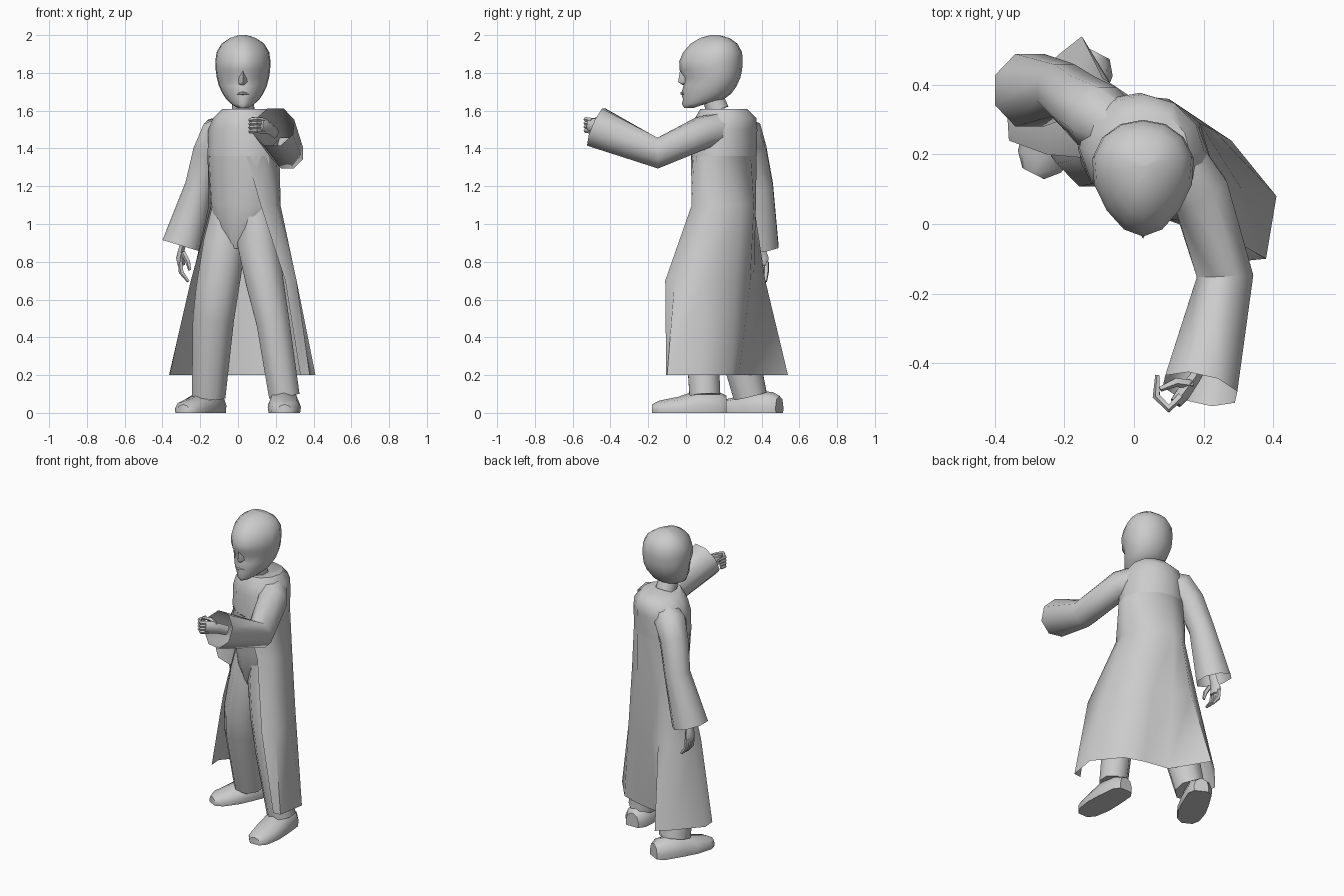
import bpy, bmesh, math
from mathutils import Vector as V

if "Cube" in bpy.data.objects:
    bpy.data.objects.remove(bpy.data.objects["Cube"])


def loft(name, rings, closed=True, cap0=True, cap1=True, angle=50):
    """Skin a list of point rings into one object."""
    bm = bmesh.new()
    rows = [[bm.verts.new(p) for p in r] for r in rings]
    n = len(rows[0])
    for a, b in zip(rows, rows[1:]):
        for i in range(n if closed else n - 1):
            j = (i + 1) % n
            bm.faces.new((a[i], a[j], b[j], b[i]))
    if closed and cap0:
        bm.faces.new(rows[0][::-1])
    if closed and cap1:
        bm.faces.new(rows[-1])
    bmesh.ops.recalc_face_normals(bm, faces=bm.faces)
    me = bpy.data.meshes.new(name)
    bm.to_mesh(me)
    bm.free()
    ob = bpy.data.objects.new(name, me)
    bpy.context.collection.objects.link(ob)
    bpy.ops.object.select_all(action='DESELECT')
    ob.select_set(True)
    bpy.context.view_layer.objects.active = ob
    bpy.ops.object.shade_smooth_by_angle(angle=math.radians(angle))
    return ob


def tube(name, path, n=8, ref=(0, 1, 0), cap0=True, cap1=True, squash=1.0):
    """Tube through (x, y, z, radius) points."""
    pts = [V(p[:3]) for p in path]
    rings = []
    for i, p in enumerate(path):
        t = V((0, 0, 0))
        if i > 0:
            t += (pts[i] - pts[i - 1]).normalized()
        if i < len(pts) - 1:
            t += (pts[i + 1] - pts[i]).normalized()
        t.normalize()
        side = t.cross(V(ref)).normalized()
        up = side.cross(t)
        rings.append([pts[i] + p[3] * (side * math.cos(a) * squash + up * math.sin(a))
                      for a in (2 * math.pi * (k + .5) / n for k in range(n))])
    return loft(name, rings, cap0=cap0, cap1=cap1)


def body_ring(cx, cy, z, w, d, turn=30, start=0, span=360, n=12):
    """Ellipse (or arc of it) turned towards the figure's right."""
    c, s = math.cos(math.radians(turn)), math.sin(math.radians(turn))
    out = []
    for k in range(n):
        a = math.radians(start + span * k / (n if span == 360 else n - 1))
        l, f = w * math.cos(a), d * math.sin(a)
        out.append((cx + l * c - f * s, cy - l * s - f * c, z))
    return out


# Upper robe and shoulders
loft("torso", [body_ring(*r) for r in (
    (.03, .2, 1.36, .2, .165), (.03, .205, 1.5, .195, .165), (.035, .21, 1.56, .17, .16),
    (.04, .2, 1.61, .12, .125))], cap0=False)
# Shirt front and waist, seen through the open robe
loft("shirt_front", [body_ring(*r, start=20, span=140, n=7) for r in (
    (.03, .2, 1.36, .2, .165), (.03, .2, 1.1, .188, .148), (.02, .2, .98, .15, .125),
    (.01, .2, .87, .06, .085))], closed=False)
tube("neck", [(.028, .17, 1.6, .064), (.025, .14, 1.67, .06)], n=8, cap0=False, cap1=False)

# Open robe skirt: from right front edge round the back to left front edge
top = [body_ring(.03, .2, 1.36, .2, .165, start=150, span=270, n=10)]
skirt = {
    1.1: [(-.14, .19), (-.155, .25), (-.13, .32), (-.07, .36), (0, .37), (.1, .36), (.19, .29), (.225, .17), (.2, .07), (.12, .03)],
    .7: [(-.25, .2), (-.245, .28), (-.18, .38), (-.09, .42), (0, .36), (.13, .34), (.23, .27), (.31, .1), (.31, -.06), (.25, -.11)],
    .2: [(-.36, .24), (-.365, .32), (-.22, .485), (-.15, .54), (-.01, .31), (.16, .28), (.28, .24), (.41, .08), (.38, -.1), (.33, -.105)],
}
loft("robe_skirt", top + [[(x, y, z) for x, y in row] for z, row in skirt.items()], closed=False)

# Wide sleeves, open at both ends
tube("left_sleeve", [(.12, .18, 1.5, .095), (.19, .09, 1.485, .09), (.262, -.15, 1.375, .088),
                     (.19, -.475, 1.513, .115)], ref=(0, 0, 1), cap0=False, cap1=False)
tube("right_sleeve", [(-.05, .27, 1.5, .085), (-.105, .31, 1.475, .1), (-.155, .345, 1.38, .09),
                      (-.205, .385, 1.2, .082), (-.3, .385, .885, .113)], cap0=False, cap1=False)

# Hands: palm, four fingers and a thumb
tube("left_palm", [(.2, -.4, 1.48, .03), (.17, -.45, 1.505, .033), (.14, -.49, 1.52, .04),
                   (.12, -.515, 1.525, .032)], n=6, ref=(0, 0, 1), squash=.6)
for k in range(4):
    z = 1.55 - .02 * k
    tube("left_finger", [(.135, -.495, z, .012), (.1, -.53, z + .004, .013), (.065, -.495, z, .012),
                         (.068, -.435 - .008 * k, z, .007)], n=5, ref=(0, 0, 1))
tube("left_thumb", [(.165, -.46, 1.53, .014), (.12, -.455, 1.555, .014), (.075, -.475, 1.56, .008)],
     n=5, ref=(0, 0, 1))
tube("right_palm", [(-.285, .385, .92, .03), (-.3, .39, .86, .032), (-.305, .395, .82, .043),
                    (-.3, .395, .78, .036)], n=6, squash=.6)
for k in range(4):
    y = .365 + .02 * k
    tube("right_finger", [(-.305, y, .8, .014), (-.3, y, .745, .014),
                          (-.262, y - .004, .695, .008)], n=5)
tube("right_thumb", [(-.29, .36, .85, .014), (-.265, .345, .8, .014), (-.255, .345, .755, .008)], n=5)

# Trouser legs
tube("left_leg", [(.095, .155, 1.08, .1), (.105, .15, .9, .118), (.14, .11, .7, .108),
                  (.185, .08, .48, .095), (.245, .1, .09, .088)], cap0=False)
tube("right_leg", [(-.045, .235, 1.08, .1), (-.07, .23, .9, .122), (-.11, .22, .65, .122),
                   (-.13, .24, .5, .118), (-.155, .34, .09, .096)], cap0=False)


# Shoes: flat-soled sections from heel to toe
def shoe(name, heel, toe):
    h, t = V((*heel, 0)), V((*toe, 0))
    side = (t - h).normalized().cross(V((0, 0, 1)))
    rings = []
    for u, w, top in ((0, .045, .09), (.1, .075, .11), (.4, .085, .12), (.65, .088, .085),
                      (.9, .07, .065), (1, .035, .045)):
        rings.append([h.lerp(t, u) + side * w * a + V((0, 0, top * b)) for a, b in
                      ((-.95, 0), (-1, .35), (-.75, .8), (0, 1), (.75, .8), (1, .35), (.95, 0))])
    loft(name, rings)


shoe("left_shoe", (.242, .215), (.247, -.18))
shoe("right_shoe", (-.11, .495), (-.29, .145))

# Head: sections of (height, half width, front y, back y), narrower at the face
sections = [(1.615, .03, -.01, .04), (1.635, .062, -.022, .1), (1.66, .09, -.016, .2),
            (1.69, .11, -.025, .24), (1.73, .13, -.014, .268), (1.775, .142, -.012, .288),
            (1.815, .148, -.034, .297), (1.86, .15, -.036, .3), (1.91, .143, -.015, .297),
            (1.955, .115, .025, .272), (1.985, .07, .075, .23), (2.0, .02, .13, .17)]
rings = []
for z, w, y0, y1 in sections:
    ring = []
    for k in range(14):
        a = 2 * math.pi * k / 14
        s, c = math.sin(a), math.cos(a)
        ring.append((.026 + w * s * (1 - .17 * max(c, 0)),
                     (y0 + y1) / 2 + .02 - (y1 - y0) / 2 * c - .02 * c * c, z))
    rings.append(ring)
loft("head", rings)

# Nose and lips
loft("nose", [[(.026 - w, .01, z), (.026, y, z), (.026 + w, .01, z)] for z, w, y in
              ((1.735, .03, -.018), (1.752, .034, -.042), (1.81, .02, -.032))], angle=80)
tube("lips", [(-.004, -.008, 1.69, .005), (.026, -.022, 1.692, .009), (.056, -.008, 1.69, .005)],
     n=6, ref=(0, 0, 1))
